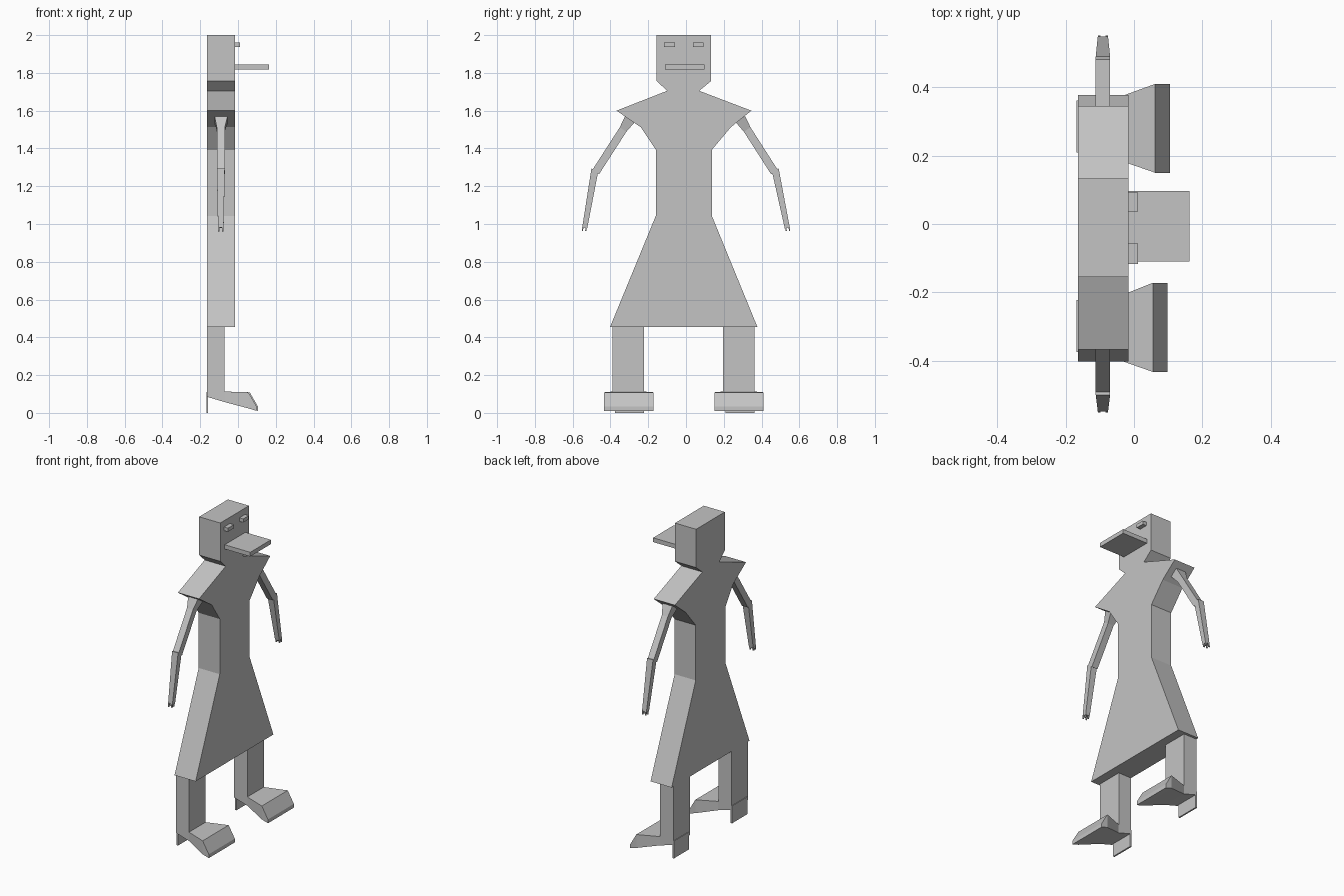
import bpy, bmesh
from mathutils import Vector

cube = bpy.data.objects.get("Cube")
if cube:
    bpy.data.objects.remove(cube, do_unlink=True)

grey = bpy.data.materials.new("plain_grey")
grey.use_nodes = True
COLOR = (0.55, 0.55, 0.55, 1)
grey.diffuse_color = COLOR
grey.node_tree.nodes["Principled BSDF"].inputs["Base Color"].default_value = COLOR


def loft(name, rings):
    """Join equal-sized rings of points into a capped solid."""
    bm = bmesh.new()
    loops = [[bm.verts.new(p) for p in ring] for ring in rings]
    n = len(loops[0])
    for a, b in zip(loops, loops[1:]):
        for i in range(n):
            j = (i + 1) % n
            bm.faces.new((a[i], a[j], b[j], b[i]))
    bm.faces.new(loops[0][::-1])
    bm.faces.new(loops[-1])
    bmesh.ops.recalc_face_normals(bm, faces=bm.faces)
    mesh = bpy.data.meshes.new(name)
    bm.to_mesh(mesh)
    bm.free()
    mesh.materials.append(grey)
    obj = bpy.data.objects.new(name, mesh)
    bpy.context.collection.objects.link(obj)
    return obj


def section(x, y0, y1, z0, z1):
    return [(x, y0, z0), (x, y1, z0), (x, y1, z1), (x, y0, z1)]


def box(name, x0, x1, y0, y1, z0, z1):
    return loft(name, [section(x, y0, y1, z0, z1) for x in (x0, x1)])


def limb(name, stations):
    """Square tube in the YZ plane; station = (y, z, width, x0, x1)."""
    d = Vector(stations[-1][:2]) - Vector(stations[0][:2])
    side = Vector((-d.y, d.x)).normalized()
    rings = []
    for y, z, w, x0, x1 in stations:
        a, b = Vector((y, z)) - side * w / 2, Vector((y, z)) + side * w / 2
        rings.append([(x0, *a), (x1, *a), (x1, *b), (x0, *b)])
    return loft(name, rings)


BACK, FRONT = -0.164, -0.016

# Head, shoulders and dress: one flat outline given thickness
# each row is (right edge, left edge, height)
rows = [(-0.155, 0.133, 2.0), (-0.155, 0.133, 1.757), (-0.1, 0.07, 1.705),
        (-0.368, 0.346, 1.6), (-0.24, 0.238, 1.513), (-0.16, 0.137, 1.393),
        (-0.16, 0.137, 1.043), (-0.402, 0.378, 0.455)]
outline = [(r, z) for r, l, z in rows] + [(l, z) for r, l, z in reversed(rows)]
loft("body_and_dress", [[(x, y, z) for y, z in outline] for x in (BACK, FRONT)])

# Face
box("beak", FRONT, 0.163, -0.11, 0.097, 1.818, 1.845)
box("right_eye", FRONT, 0.011, -0.117, -0.057, 1.937, 1.96)
box("left_eye", FRONT, 0.011, 0.037, 0.092, 1.937, 1.96)

# Legs, heels and shoes
for side, y0, y1, s0, s1, toe in (("right", -0.389, -0.222, -0.433, -0.172, 0.098),
                                  ("left", 0.196, 0.362, 0.15, 0.41, 0.105)):
    box(side + "_leg", BACK, -0.072, y0, y1, 0.09, 0.46)
    box(side + "_heel", -0.168, -0.158, y0 + 0.014, y1, 0.0, 0.11)
    loft(side + "_shoe", [
        section(BACK, y0, y1, 0.085, 0.102),
        section(-0.07, y0, y1, 0.057, 0.113),
        section(toe - 0.043, s0, s1, 0.024, 0.109),
        section(toe, s0, s1, 0.011, 0.035)])

# Arms and fingers
for side, s, shoulder, elbow in (("right", -1, 0.297, 0.478), ("left", 1, 0.288, 0.468)):
    mid = shoulder + 0.2 * (elbow - shoulder)
    limb(side + "_upper_arm", [(s * shoulder, 1.555, 0.06, -0.124, -0.055),
                               (s * mid, 1.5, 0.042, -0.112, -0.07),
                               (s * elbow, 1.275, 0.042, -0.112, -0.07)])
    limb(side + "_forearm", [(s * (elbow + 0.004), 1.29, 0.038, -0.112, -0.07),
                             (s * 0.536, 0.98, 0.027, -0.106, -0.076)])
    for i, x in enumerate((-0.106, -0.084)):
        for k in (-0.009, 0.009):
            y = s * 0.537 + k
            limb(f"{side}_finger_{i}", [(y, 0.985, 0.008, x, x + 0.008),
                                        (y + s * 0.003, 0.962, 0.006, x, x + 0.008)])
